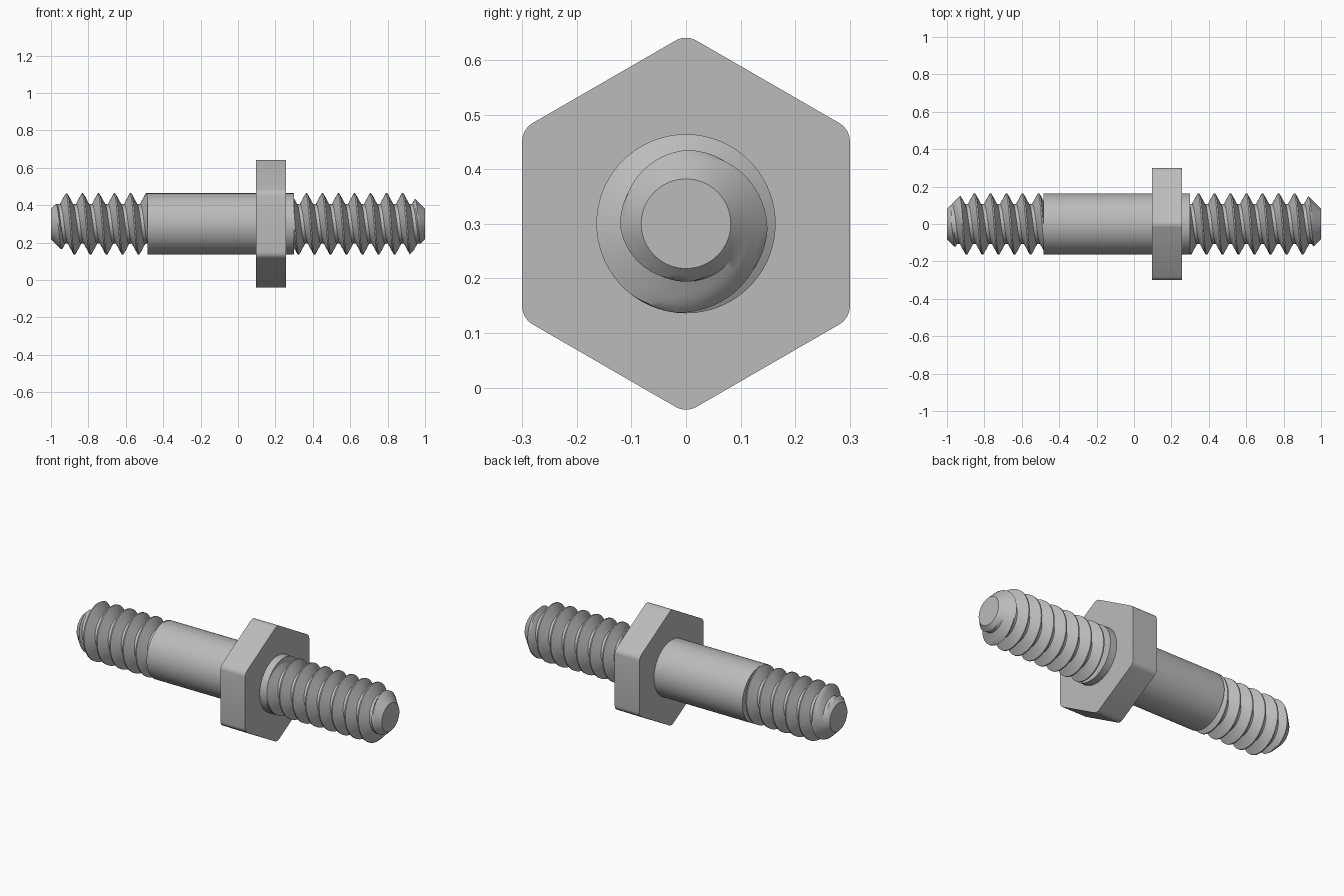
import bpy
import bmesh
from math import pi, cos, sin, radians
from mathutils import Matrix

cube = bpy.data.objects.get("Cube")
if cube:
    bpy.data.objects.remove(cube, do_unlink=True)

AXIS_Z = 0.3            # height of the stud axis
CREST, ROOT = 0.164, 0.106
PITCH = 0.0857
TIP = 0.082             # radius of the flat end faces
SIDES = 72

steel = bpy.data.materials.new("grey steel")
steel.use_nodes = True
GREY = (0.5, 0.5, 0.5, 1)
steel.diffuse_color = GREY
steel.node_tree.nodes["Principled BSDF"].inputs["Base Color"].default_value = GREY


def finish(bm, name, angle=30):
    bmesh.ops.recalc_face_normals(bm, faces=bm.faces)
    mesh = bpy.data.meshes.new(name)
    bm.to_mesh(mesh)
    bm.free()
    obj = bpy.data.objects.new(name, mesh)
    obj.location.z = AXIS_Z
    mesh.materials.append(steel)
    bpy.context.collection.objects.link(obj)
    bpy.ops.object.select_all(action='DESELECT')
    obj.select_set(True)
    bpy.context.view_layer.objects.active = obj
    bpy.ops.object.shade_smooth_by_angle(angle=radians(angle))
    return obj


def prism(x0, x1, radius, sides):
    bm = bmesh.new()
    place = Matrix.Translation(((x0 + x1) / 2, 0, 0)) @ Matrix.Rotation(pi / 2, 4, 'Y')
    if sides == 6:
        place = place @ Matrix.Rotation(pi / 2, 4, 'Z')
    bmesh.ops.create_cone(bm, cap_ends=True, segments=sides, radius1=radius,
                          radius2=radius, depth=x1 - x0, matrix=place)
    return bm


def thread_radius(t):
    """Radius at a fraction t of the pitch, measured from the crest centre."""
    d = abs((t + 0.5) % 1 - 0.5)
    f = min(max((d - 0.04) / 0.36, 0), 1)
    return CREST + (ROOT - CREST) * f


def thread(name, x0, x1, crest_x):
    """Right-handed thread along x, chamfered towards x = -1 and x = 1."""
    stops = [-0.4, -0.31, -0.22, -0.13, -0.04, 0.04, 0.13, 0.22, 0.31, 0.4]
    turns = range(int((x0 - crest_x) // PITCH) - 2, int((x1 - crest_x) // PITCH) + 3)
    rows = [n + s for n in turns for s in stops]
    bm = bmesh.new()
    columns = []
    for k in range(SIDES):
        a = 2 * pi * k / SIDES
        turn = k / SIDES - 0.25       # crest_x lies on the upper side
        column = []
        for t in rows:
            x = min(max(crest_x + PITCH * (t + turn), x0), x1)
            r = thread_radius((x - crest_x) / PITCH - turn)
            r = min(r, TIP + 1 - abs(x))
            column.append(bm.verts.new((x, r * cos(a), r * sin(a))))
        columns.append(column)
    # The last column joins the first one, one turn further along
    columns.append(columns[0][len(stops):])
    for a, b in zip(columns, columns[1:]):
        for i in range(min(len(a), len(b)) - 1):
            bm.faces.new((a[i], a[i + 1], b[i + 1], b[i]))
    bmesh.ops.remove_doubles(bm, verts=bm.verts, dist=0.0001)
    bmesh.ops.dissolve_degenerate(bm, edges=bm.edges, dist=0.0001)
    bmesh.ops.holes_fill(bm, edges=[e for e in bm.edges if e.is_boundary], sides=0)
    return finish(bm, name)


# Threaded ends
thread("right_thread", -1, -0.47, -0.917)
thread("left_thread", 0.28, 1, 0.366)

# Plain shank and the short collar beyond the hexagon
finish(prism(-0.484, 0.1, CREST, SIDES), "shank")
finish(prism(0.25, 0.3, CREST, SIDES), "collar")

# Hexagon with rounded corners
hexagon = prism(0.095, 0.257, 0.3 / cos(pi / 6), 6)
corners = [e for e in hexagon.edges
           if abs(e.verts[0].co.x - e.verts[1].co.x) > 0.1]
bmesh.ops.bevel(hexagon, geom=corners, offset=0.02, segments=4, profile=0.5,
                affect='EDGES')
finish(hexagon, "hexagon")
